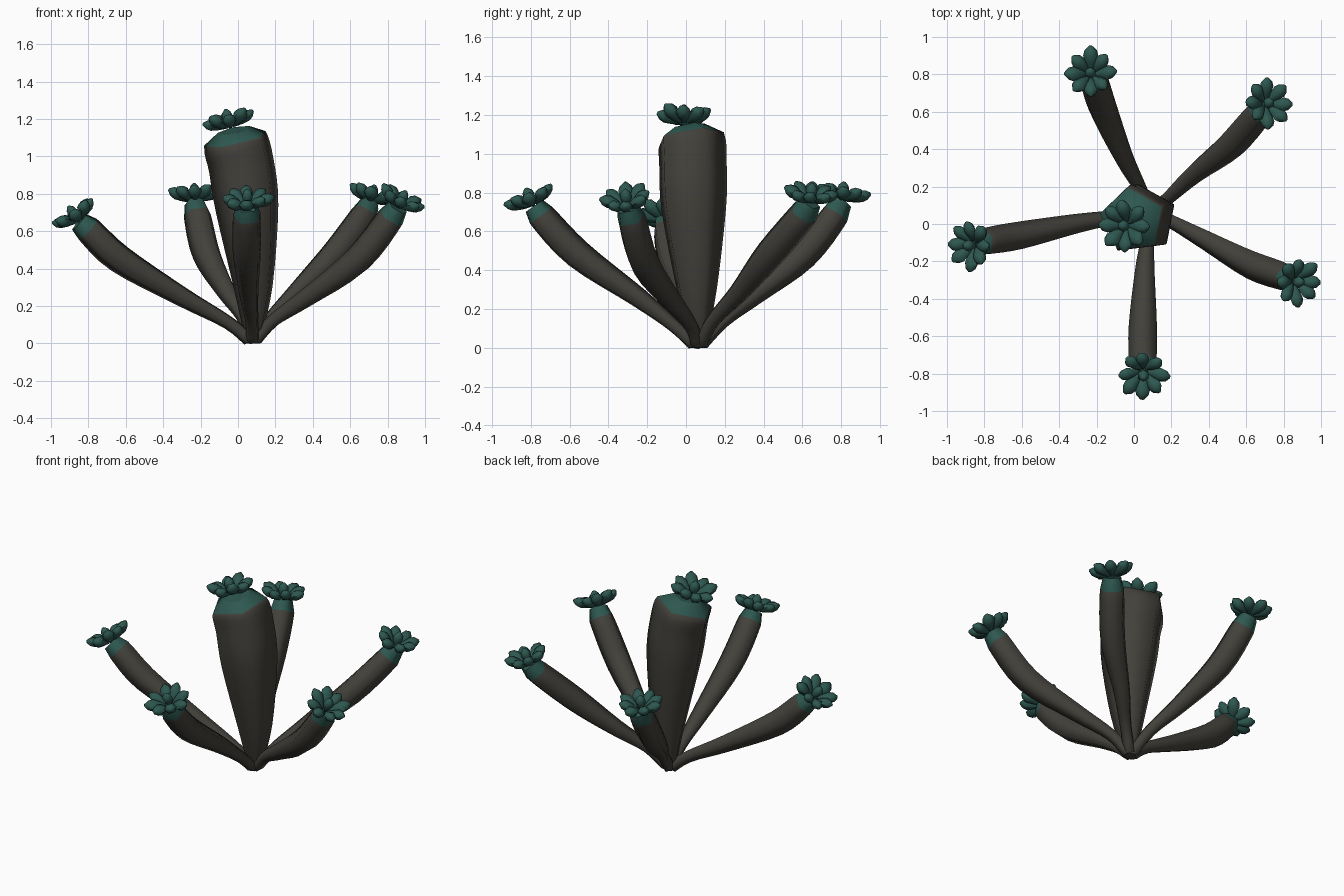
import bpy, bmesh, math, random
from mathutils import Vector, Quaternion, Matrix

random.seed(4)
cube = bpy.data.objects.get("Cube")
if cube:
    bpy.data.objects.remove(cube)

UP = Vector((0, 0, 1))


def material(name, rgb):
    m = bpy.data.materials.new(name)
    m.use_nodes = True
    m.diffuse_color = (*rgb, 1)
    m.node_tree.nodes["Principled BSDF"].inputs["Base Color"].default_value = (*rgb, 1)
    return m


BARK = material("dark bark", (0.056, 0.053, 0.044))
TEAL = material("deep teal", (0.027, 0.097, 0.080))


def finish(bm, name, mats):
    bmesh.ops.recalc_face_normals(bm, faces=bm.faces)
    mesh = bpy.data.meshes.new(name)
    bm.to_mesh(mesh)
    bm.free()
    for m in mats:
        mesh.materials.append(m)
    obj = bpy.data.objects.new(name, mesh)
    bpy.context.collection.objects.link(obj)
    return obj


def skin(bm, rings):
    """Bridge equal rings of vertices and close both ends."""
    faces = []
    n = len(rings[0])
    for a, b in zip(rings, rings[1:]):
        faces.append([bm.faces.new((a[i], a[(i + 1) % n], b[(i + 1) % n], b[i])) for i in range(n)])
    bm.faces.new(rings[0][::-1])
    faces.append([bm.faces.new(rings[-1])])
    return faces


def resample(points, steps=4):
    """Smooth (x, y, z, radius) points; the last segment stays straight."""
    p = [Vector(q) for q in points]
    p = [p[0]] + p + [p[-1]]
    out = []
    for i in range(1, len(p) - 3):
        a, b, c, d = p[i - 1:i + 3]
        for k in range(steps):
            t = k / steps
            out.append(0.5 * (2 * b + (c - a) * t + (2 * a - 5 * b + 4 * c - d) * t * t
                              + (3 * b - a - 3 * c + d) * t ** 3))
    return out + [p[-3], p[-1]]


def stalk(name, points, sides=5, phase=25):
    """Tapering tube whose last segment and end are teal."""
    path = resample(points)
    bm = bmesh.new()
    rings = []
    for i, p in enumerate(path):
        tangent = (path[min(i + 1, len(path) - 1)] - path[max(i - 1, 0)]).to_3d()
        turn = UP.rotation_difference(tangent) if i else Quaternion()
        ring = []
        for s in range(sides):
            a = math.radians(phase) + math.tau * s / sides
            ring.append(bm.verts.new(p.to_3d() + turn @ Vector((math.cos(a), math.sin(a), 0)) * p.w))
        rings.append(ring)
    strips = skin(bm, rings)
    for f in bm.faces:
        f.smooth = len(f.verts) == 4
    for f in strips[-2] + strips[-1]:
        f.material_index = 1
    finish(bm, name, (BARK, TEAL))


# Petal outline: distance along the petal and half width, as fractions of its length
PETAL = ((0, 0.08), (0.3, 0.22), (0.6, 0.31), (0.82, 0.25), (1, 0.07))


def petal(bm, matrix, length, thick=0.85, sides=6):
    rings = []
    for d, r in PETAL:
        rings.append([bm.verts.new(matrix @ Vector((
            d * length,
            r * length * math.cos(math.tau * s / sides),
            r * length * thick * math.sin(math.tau * s / sides)))) for s in range(sides)])
    skin(bm, rings)


def rosette(name, centre, normal, count=8, size=0.125):
    """Ring of raised blunt petals around an upright bud."""
    bm = bmesh.new()
    base = Matrix.Translation(centre) @ UP.rotation_difference(Vector(normal)).to_matrix().to_4x4()
    for i in range(count):
        turn = Matrix.Rotation(math.tau * (i + random.uniform(-0.08, 0.08)) / count, 4, 'Z')
        lift = Matrix.Rotation(-math.radians(random.uniform(22, 36)), 4, 'Y')
        petal(bm, base @ turn @ Matrix.Translation((0.024, 0, 0.01)) @ lift,
              size * random.uniform(0.93, 1.06))
    petal(bm, base @ Matrix.Rotation(-math.pi / 2, 4, 'Y'), size * 0.82, 1.0)
    obj = finish(bm, name, (TEAL,))
    bpy.ops.object.select_all(action='DESELECT')
    obj.select_set(True)
    bpy.context.view_layer.objects.active = obj
    bpy.ops.object.shade_smooth_by_angle(angle=math.radians(62))


ROOT = (0.08, 0.06, 0)

# Thick central trunk with its faceted cap
stalk("trunk", [(*ROOT, 0.04), (0.085, 0.05, 0.3, 0.11), (0.055, 0.03, 0.72, 0.178),
                (0.025, 0.025, 0.95, 0.186), (-0.01, 0.02, 1.09, 0.178), (-0.02, 0.01, 1.14, 0.09)])
rosette("trunk_rosette", (-0.04, -0.01, 1.15), (-0.25, 0, 0.95), size=0.13)

# Outer branches: path points from low to high, then the facing of the flower head
BRANCHES = {
    "back": ([(0.03, 0.19, 0.14), (-0.06, 0.36, 0.28), (-0.165, 0.6, 0.48),
              (-0.215, 0.765, 0.69), (-0.23, 0.80, 0.755)], (-0.05, 0.15, 0.97)),
    "back_left": ([(0.18, 0.14, 0.14), (0.32, 0.27, 0.28), (0.52, 0.43, 0.48),
                   (0.675, 0.605, 0.69), (0.705, 0.64, 0.75)], (0.25, 0.12, 0.95)),
    "front_left": ([(0.19, 0.02, 0.12), (0.38, -0.08, 0.25), (0.64, -0.22, 0.44),
                    (0.82, -0.285, 0.67), (0.855, -0.305, 0.725)], (0.42, -0.08, 0.9)),
    "front": ([(0.075, -0.07, 0.12), (0.06, -0.25, 0.26), (0.05, -0.56, 0.48),
               (0.05, -0.75, 0.68), (0.05, -0.785, 0.73)], (0, -0.4, 0.9)),
    "right": ([(-0.05, 0.04, 0.11), (-0.3, 0, 0.25), (-0.63, -0.07, 0.45),
               (-0.80, -0.1, 0.61), (-0.85, -0.11, 0.65)], (-0.55, -0.08, 0.8)),
}
RADII = (0.038, 0.055, 0.08, 0.077, 0.058)
for side, (points, facing) in BRANCHES.items():
    stalk(side + "_branch", [(*ROOT, 0.038)] + [(*p, r) for p, r in zip(points, RADII)])
    rosette(side + "_rosette", points[-1], facing)
